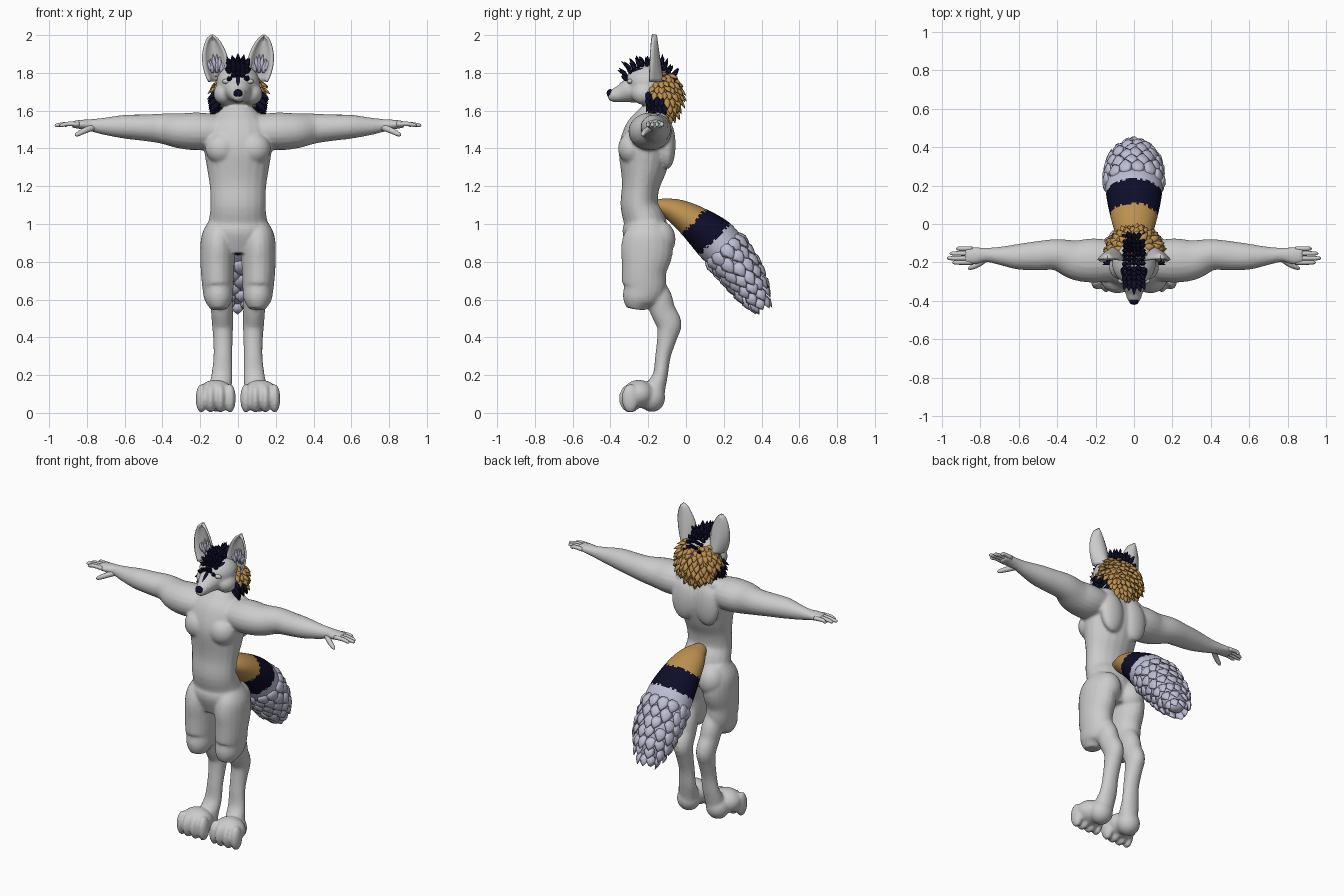
import bpy, bmesh, random
from math import sin, cos, pi, sqrt, radians
from mathutils import Vector, Matrix
from mathutils.bvhtree import BVHTree

random.seed(4)
if "Cube" in bpy.data.objects:
    bpy.data.objects.remove(bpy.data.objects["Cube"])
X, Y, Z = Vector((1, 0, 0)), Vector((0, 1, 0)), Vector((0, 0, 1))


def material(name, rgb):
    mat = bpy.data.materials.new(name)
    mat.use_nodes = True
    mat.diffuse_color = (*rgb, 1)
    mat.node_tree.nodes["Principled BSDF"].inputs["Base Color"].default_value = (*rgb, 1)
    return mat


grey = material("pale grey skin", (.6, .6, .6))
navy = material("navy fur", (.004, .004, .022))
tan = material("golden tan fur", (.5, .28, .08))
lilac = material("pale lilac fur", (.52, .52, .67))


def make(name, bm, *mats):
    """Turn a bmesh into a smooth shaded object."""
    bmesh.ops.recalc_face_normals(bm, faces=bm.faces)
    mesh = bpy.data.meshes.new(name)
    bm.to_mesh(mesh)
    bm.free()
    for mat in mats:
        mesh.materials.append(mat)
    for poly in mesh.polygons:
        poly.use_smooth = True
    obj = bpy.data.objects.new(name, mesh)
    bpy.context.scene.collection.objects.link(obj)
    return obj


def spline(stations, sub):
    """Smoothly interpolate stations of x, y, z, width radius, depth radius."""
    p = [Vector(s) for s in stations]
    p = [p[0]] + p + [p[-1]]
    out = []
    for a, b, c, d in zip(p, p[1:], p[2:], p[3:]):
        for k in range(sub):
            t = k / sub
            out.append((b * 2 + (c - a) * t + (a * 2 - b * 5 + c * 4 - d) * t * t
                        + (b * 3 - a - c * 3 + d) * t ** 3) / 2)
    return out + [p[-1]]


def loft(bm, stations, u, sub=4, segs=20):
    """Skin elliptical rings along a path; u is the width direction."""
    path = spline(stations, sub)
    rings = []
    for i, p in enumerate(path):
        ahead, behind = path[min(i + 1, len(path) - 1)], path[max(i - 1, 0)]
        t = Vector((ahead - behind)[:3]).normalized()
        v = t.cross(u).normalized()
        w = v.cross(t).normalized()
        a, b = max(p[3], .001), max(p[4], .001)
        rings.append([bm.verts.new(Vector(p[:3]) + w * a * cos(q) + v * b * sin(q))
                      for q in (2 * pi * k / segs for k in range(segs))])
    for r, s in zip(rings, rings[1:]):
        for k in range(segs):
            n = (k + 1) % segs
            bm.faces.new((r[k], r[n], s[n], s[k]))
    bm.faces.new(rings[0][::-1])
    bm.faces.new(rings[-1])


def ball(bm, loc, size):
    bmesh.ops.create_uvsphere(bm, u_segments=24, v_segments=16, radius=1,
                              matrix=Matrix.LocRotScale(Vector(loc), None, Vector(size)))


def tuft(bm, base, direction, normal, length, width, thick):
    """One pointed, slightly arched lock of fur."""
    d = direction.normalized()
    side = d.cross(normal).normalized()
    mid = base + d * length * .45 + normal * thick * .5
    loft(bm, [(*base, width * .6, thick * .6), (*mid, width, thick),
              (*(base + d * length), width * .06, thick * .06)], side, 2, 6)


def flip(stations, s):
    return [(p[0] * s, *p[1:]) for p in stations]


# Body: torso, limbs and head fused into one skin
torso = [(0, -.21, .85, .11, .09), (0, -.215, .95, .17, .12), (0, -.22, 1.02, .155, .112),
         (0, -.247, 1.1, .146, .1), (0, -.24, 1.2, .15, .1), (0, -.225, 1.3, .165, .125),
         (0, -.215, 1.4, .18, .14), (0, -.2, 1.5, .175, .122), (0, -.18, 1.57, .12, .085),
         (0, -.165, 1.63, .075, .062), (0, -.18, 1.72, .075, .065)]
arm = [(.08, -.19, 1.49, .1, .085), (.2, -.19, 1.49, .115, .1), (.3, -.187, 1.493, .105, .094),
       (.4, -.16, 1.505, .082, .08), (.5, -.165, 1.51, .076, .07), (.6, -.17, 1.515, .067, .063),
       (.7, -.165, 1.517, .047, .047), (.77, -.16, 1.522, .037, .034),
       (.83, -.165, 1.527, .046, .025), (.88, -.164, 1.527, .042, .018)]
thigh = [(.1, -.2, 1.02, .05, .07), (.106, -.205, .94, .086, .125), (.108, -.208, .85, .092, .137),
         (.109, -.222, .75, .088, .118), (.106, -.225, .66, .082, .115),
         (.103, -.255, .6, .073, .085), (.1, -.265, .55, .045, .05)]
shin = [(.09, -.18, .69, .05, .06), (.088, -.145, .61, .06, .07), (.085, -.122, .54, .058, .067),
        (.082, -.09, .47, .056, .067), (.08, -.1, .4, .052, .053), (.08, -.122, .3, .05, .041),
        (.085, -.136, .2, .056, .04), (.095, -.165, .12, .06, .055), (.1, -.17, .05, .055, .05)]
muzzle = [(0, -.22, 1.715, .09, .075), (0, -.3, 1.705, .07, .064), (0, -.35, 1.688, .048, .045),
          (0, -.39, 1.68, .036, .034), (0, -.413, 1.68, .018, .02)]
bm = bmesh.new()
loft(bm, torso, X)
loft(bm, muzzle, X)
ball(bm, (0, -.2, 1.75), (.115, .12, .095))
for s in (1, -1):
    loft(bm, flip(arm, s), Y)
    loft(bm, flip(thigh, s), X)
    loft(bm, flip(shin, s), X)
    ball(bm, (s * .07, -.22, 1.69), (.06, .07, .06))       # cheek
    ball(bm, (s * .085, -.285, 1.4), (.088, .075, .085))   # chest muscle
    ball(bm, (s * .08, -.15, 1.55), (.1, .06, .045))       # shoulder slope
    ball(bm, (s * .085, -.1, 1.42), (.08, .045, .13))      # shoulder blade
    ball(bm, (s * .09, -.145, .92), (.085, .09, .1))       # buttock
    ball(bm, (s * .105, -.18, .08), (.072, .07, .075))     # heel
    ball(bm, (s * .118, -.25, .1), (.098, .085, .075))     # forefoot
    for i, x in enumerate((.042, .092, .145, .194)):
        reach = .06 if i in (1, 2) else .045
        ball(bm, (s * x, -.295, .077), (.03, reach, .077))
body = make("body", bm, grey)
remesh = body.modifiers.new("fuse", "REMESH")
remesh.mode = "VOXEL"
remesh.voxel_size = .009
remesh.use_smooth_shade = True
soften = body.modifiers.new("soften", "SMOOTH")
soften.iterations = 5
fused = bpy.data.meshes.new_from_object(body.evaluated_get(bpy.context.evaluated_depsgraph_get()))
body.modifiers.clear()
body.data = fused
fused.materials.clear()
fused.materials.append(grey)
for poly in fused.polygons:
    poly.use_smooth = True
skin = BVHTree.FromPolygons([v.co for v in fused.vertices], [p.vertices for p in fused.polygons])

# Fingers and thumbs
for s, label in ((1, "left"), (-1, "right")):
    bm = bmesh.new()
    for y, tip in ((-.128, .925), (-.153, .957), (-.178, .97), (-.2, .945)):
        finger = [(.84, y, 1.528, .012, .013), (.9, y, 1.53, .012, .012),
                  (tip - .012, y, 1.523, .01, .01), (tip, y, 1.52, .003, .003)]
        loft(bm, flip(finger, s), Y, 3, 10)
    thumb = [(.76, -.175, 1.515, .015, .018), (.81, -.21, 1.495, .015, .016),
             (.85, -.228, 1.475, .011, .012), (.862, -.232, 1.468, .003, .003)]
    loft(bm, flip(thumb, s), Y, 3, 10)
    make(label + "_fingers", bm, grey)


# Painted face markings, laid onto the skin
def marking(name, rows):
    bm = bmesh.new()
    grid = []
    for x, z, half in rows:
        row = []
        for k in range(-3, 4):
            hit = skin.ray_cast(Vector((x + half * k / 3, -1, z)), Y)[0]
            row.append(bm.verts.new((hit or Vector((x, -.25, z))) - Y * .004))
        grid.append(row)
    for r, t in zip(grid, grid[1:]):
        for k in range(6):
            bm.faces.new((r[k], r[k + 1], t[k + 1], t[k]))
    make(name, bm, navy)


blaze = spline([(0, 1.84, .045, 0, 0), (0, 1.81, .03, 0, 0), (0, 1.78, .013, 0, 0),
                (0, 1.755, .011, 0, 0), (0, 1.73, .002, 0, 0)], 4)
marking("forehead_blaze", [p[:3] for p in blaze])
for s, label in ((1, "left"), (-1, "right")):
    marking(label + "_eyebrow", [(s * (.05 + .005 * cos(q)), 1.815 + .012 * cos(q), .001 + .018 * sin(q))
                                 for q in (pi * k / 8 for k in range(9))])
    bm = bmesh.new()
    ball(bm, (s * .056, -.295, 1.755), (.028, .016, .014))
    make(label + "_eyelid", bm, grey)
bm = bmesh.new()
ball(bm, (0, -.402, 1.692), (.025, .018, .022))
make("nose", bm, navy)

# Ears: cupped leaves with fluff inside
for s, label in ((1, "left"), (-1, "right")):
    bm = bmesh.new()
    grid = []
    for i in range(15):
        v = i / 14
        w = .066 * max(sin(pi * (.2 + .8 * v)), .0001) ** .6
        grid.append([bm.verts.new((s * (.105 + .033 * v + w * k / 5),
                                   -.125 - .035 * v - .07 * (1 - .7 * v) * (k / 5) ** 2,
                                   1.755 + .245 * v)) for k in range(-5, 6)])
    for r, t in zip(grid, grid[1:]):
        for k in range(10):
            bm.faces.new((r[k], r[k + 1], t[k + 1], t[k]))
    ear = make(label + "_ear", bm, grey)
    rim = ear.modifiers.new("thickness", "SOLIDIFY")
    rim.thickness = .012
    rim.offset = 0
    bm = bmesh.new()
    for k in range(-3, 4):
        base = Vector((s * (.112 + .011 * k), -.145 - .004 * abs(k), 1.8 + .012 * (k % 2)))
        tuft(bm, base, Vector((s * .1 * k, -.1, 1)), -Y, .1 - .012 * abs(k), .013, .008)
    make(label + "_ear_fluff", bm, lilac)

# Crest of spiky hair along the crown
bm = bmesh.new()
for i in range(12):
    y = -.315 + .021 * i
    for k in range(-2, 3):
        drop = 1 - ((y + .2) / .125) ** 2 - (k * .02 / .115) ** 2
        base = Vector((k * .02, y, 1.745 + .095 * sqrt(max(drop, 0))))
        out = (base - Vector((0, -.2, 1.75))).normalized()
        lean = out + Z * .6 + X * k * .08 + Y * random.uniform(-.3, .3)
        tuft(bm, base, lean, Y, random.uniform(.045, .075) - .006 * abs(k), .016, .012)
make("hair_crest", bm, navy)

# Mane of tufts round the back of the head, dark at the lower cheeks
mane, whisker = bmesh.new(), bmesh.new()
ball(mane, (0, -.125, 1.685), (.105, .075, .11))
for row in range(10):
    el = radians(62 - 14 * row)
    count = 4 + int(12 * cos(el))
    for k in range(count + 1):
        az = radians(-118 + 236 * (k + .5 * (row % 2)) / (count + .5)) + random.uniform(-.06, .06)
        out = Vector((sin(az) * cos(el), cos(az) * cos(el), sin(el)))
        base = Vector((0, -.13, 1.685)) + Vector((out.x * .115, out.y * .08, out.z * .115))
        dark = abs(az) > 1.35 and el < 0
        lean = out * .75 - Z * random.uniform(.6, 1)
        tuft(whisker if dark else mane, base, lean, out, random.uniform(.05, .075), .02, .012)
for s in (1, -1):
    for i in range(9):
        base = Vector((s * .1, -.205 + .012 * (i % 3), 1.7 - .009 * i))
        tuft(whisker, base, Vector((s * .8, -.1, -.5 - .06 * i)), Y, .075, .016, .014)
make("mane", mane, tan)
make("cheek_whiskers", whisker, navy)

# Tail: banded core with shaggy overlapping locks on the pale end
tail = [(0, -.17, 1.09, .035, .035), (0, -.12, 1.09, .06, .045), (0, -.05, 1.065, .095, .068),
        (0, .04, 1.01, .122, .092), (0, .15, .92, .144, .118), (0, .225, .835, .148, .112),
        (0, .295, .74, .135, .1), (0, .355, .64, .095, .07), (0, .395, .57, .035, .025)]
bm = bmesh.new()
loft(bm, tail, X, 14, 60)
for i, face in enumerate(bm.faces):
    c = face.calc_center_median()
    along = .7 * (c.y - .04) - .71 * (c.z - 1.01) + random.uniform(-.008, .008)
    face.material_index = 0 if along < 0 else 1 if along < .145 else 2
make("tail", bm, tan, navy, lilac)
bm = bmesh.new()
path = spline(tail, 4)
for row, i in enumerate(range(18, len(path) - 1, 2)):
    p = path[i]
    t = Vector((path[i + 1] - path[i - 1])[:3]).normalized()
    v = t.cross(X)
    count = 13 if p[3] > .1 else 8
    for k in range(count):
        q = 2 * pi * (k + .5 * (row % 2)) / count + random.uniform(-.1, .1)
        out = X * cos(q) + v * sin(q)
        base = Vector(p[:3]) + X * p[3] * .95 * cos(q) + v * p[4] * .95 * sin(q)
        size = .6 + 3 * p[4]
        tuft(bm, base, t - out * .08 * row / 4 + out * .15, out,
             random.uniform(.08, .1) * size, .042 * size, .013)
make("tail_locks", bm, lilac)
